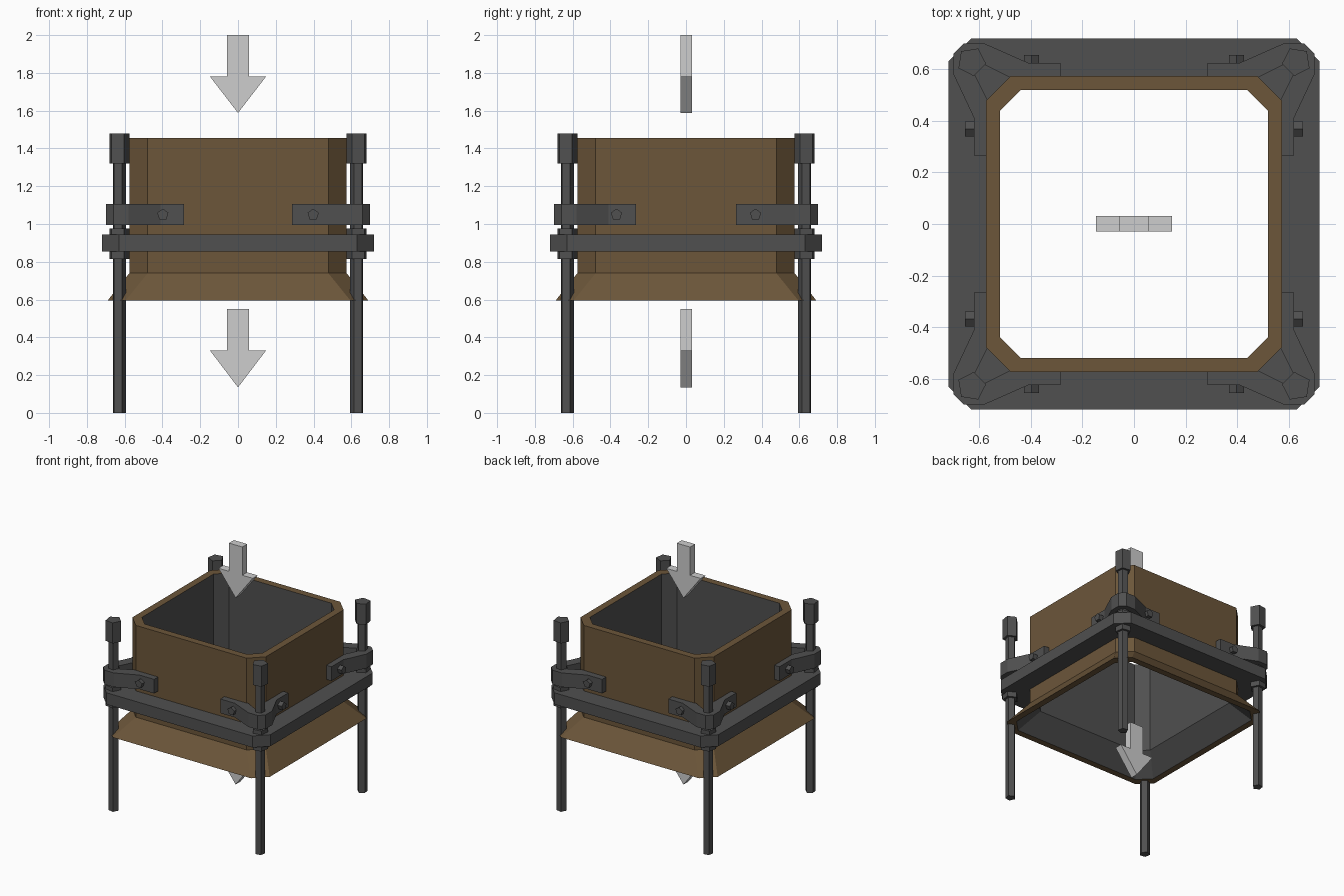
import bpy, bmesh, math
from mathutils import Vector

if "Cube" in bpy.data.objects:
    bpy.data.objects.remove(bpy.data.objects["Cube"])


def material(name, rgb):
    m = bpy.data.materials.new(name)
    m.diffuse_color = (*rgb, 1)
    m.use_nodes = True
    m.node_tree.nodes["Principled BSDF"].inputs["Base Color"].default_value = m.diffuse_color
    return m


BROWN = material("brown_shell", (0.150, 0.093, 0.042))
DARK = material("dark_metal", (0.080, 0.080, 0.080))
GREY = material("light_grey", (0.610, 0.610, 0.610))


def finish(name, bm, *mats):
    bmesh.ops.recalc_face_normals(bm, faces=bm.faces[:])
    me = bpy.data.meshes.new(name)
    bm.to_mesh(me)
    bm.free()
    for m in mats:
        me.materials.append(m)
    ob = bpy.data.objects.new(name, me)
    bpy.context.collection.objects.link(ob)
    return ob


def octagon(h, c, z):
    """Square of half width h with corners cut back by c."""
    k = h - c
    return [(h, -k, z), (h, k, z), (k, h, z), (-k, h, z),
            (-h, k, z), (-h, -k, z), (-k, -h, z), (k, -h, z)]


def closed_loft(name, sections, mats, inner=()):
    """Loft a closed loop of octagons; bands in `inner` get the second material."""
    bm = bmesh.new()
    rings = [[bm.verts.new(p) for p in octagon(*s)] for s in sections]
    for i, a in enumerate(rings):
        b = rings[(i + 1) % len(rings)]
        for j in range(8):
            f = bm.faces.new((a[j], a[(j + 1) % 8], b[(j + 1) % 8], b[j]))
            f.material_index = 1 if i in inner else 0
    return finish(name, bm, *mats)


def prism(name, base, offset, mat):
    """Extrude a planar outline along an offset vector."""
    bm = bmesh.new()
    off = Vector(offset)
    lo = [bm.verts.new(p) for p in base]
    hi = [bm.verts.new(Vector(p) + off) for p in base]
    bm.faces.new(lo)
    bm.faces.new(hi)
    n = len(lo)
    for i in range(n):
        j = (i + 1) % n
        bm.faces.new((lo[i], lo[j], hi[j], hi[i]))
    return finish(name, bm, mat)


# Square hopper with flared skirt and dark inside
closed_loft("hopper", [(0.69, 0.095, 0.595), (0.575, 0.097, 0.74),
                       (0.575, 0.097, 1.455), (0.52, 0.08, 1.455),
                       (0.52, 0.08, 0.74), (0.64, 0.09, 0.595)],
            (BROWN, DARK), inner=(3, 4))

# Support frame around the hopper
closed_loft("support_frame", [(0.72, 0.09, 0.855), (0.72, 0.09, 0.945),
                              (0.57, 0.095, 0.945), (0.57, 0.095, 0.855)], (DARK,))

# Bracket outline for one corner, wrapping the post
BRACKET = [(0.285, 0.57), (0.285, 0.625), (0.41, 0.625), (0.58, 0.70),
           (0.66, 0.70), (0.70, 0.66), (0.70, 0.58), (0.62, 0.41),
           (0.62, 0.265), (0.57, 0.265), (0.57, 0.485), (0.62, 0.585),
           (0.585, 0.62), (0.485, 0.57)]


def post_piece(name, sx, sy, r, z0, z1):
    a0 = math.atan2(sy, sx)
    pts = [(sx * 0.63 + r * math.cos(a0 + k * math.tau / 5),
            sy * 0.63 + r * math.sin(a0 + k * math.tau / 5), z0) for k in range(5)]
    prism(name, pts, (0, 0, z1 - z0), DARK)


for sx in (-1, 1):
    for sy in (-1, 1):
        tag = ("front" if sy < 0 else "back") + ("_left" if sx < 0 else "_right")
        # Post, cap and nut
        post_piece("post_" + tag, sx, sy, 0.037, 0, 1.40)
        post_piece("post_cap_" + tag, sx, sy, 0.057, 1.32, 1.48)
        post_piece("nut_" + tag, sx, sy, 0.057, 0.815, 0.975)
        # Corner bracket
        prism("bracket_" + tag, [(sx * x, sy * y, 0.995) for x, y in BRACKET],
              (0, 0, 0.11), DARK)
        # Bolt heads on both bracket tabs
        ring = [(0.031 * math.sin(k * math.tau / 5), 1.05 + 0.031 * math.cos(k * math.tau / 5))
                for k in range(5)]
        prism("bolt_y_" + tag, [(sx * 0.398 + u, sy * 0.60, z) for u, z in ring],
              (0, sy * 0.055, 0), DARK)
        prism("bolt_x_" + tag, [(sx * 0.60, sy * 0.368 + u, z) for u, z in ring],
              (sx * 0.055, 0, 0), DARK)

# Arrows showing flow in and out
for name, top, neck, tip in (("arrow_in", 2.0, 1.78, 1.588), ("arrow_out", 0.55, 0.33, 0.135)):
    half = [(0.057, top), (0.057, neck), (0.148, neck)]
    outline = half + [(0, tip)] + [(-x, z) for x, z in reversed(half)]
    prism(name, [(x, -0.029, z) for x, z in outline], (0, 0.06, 0), GREY)
